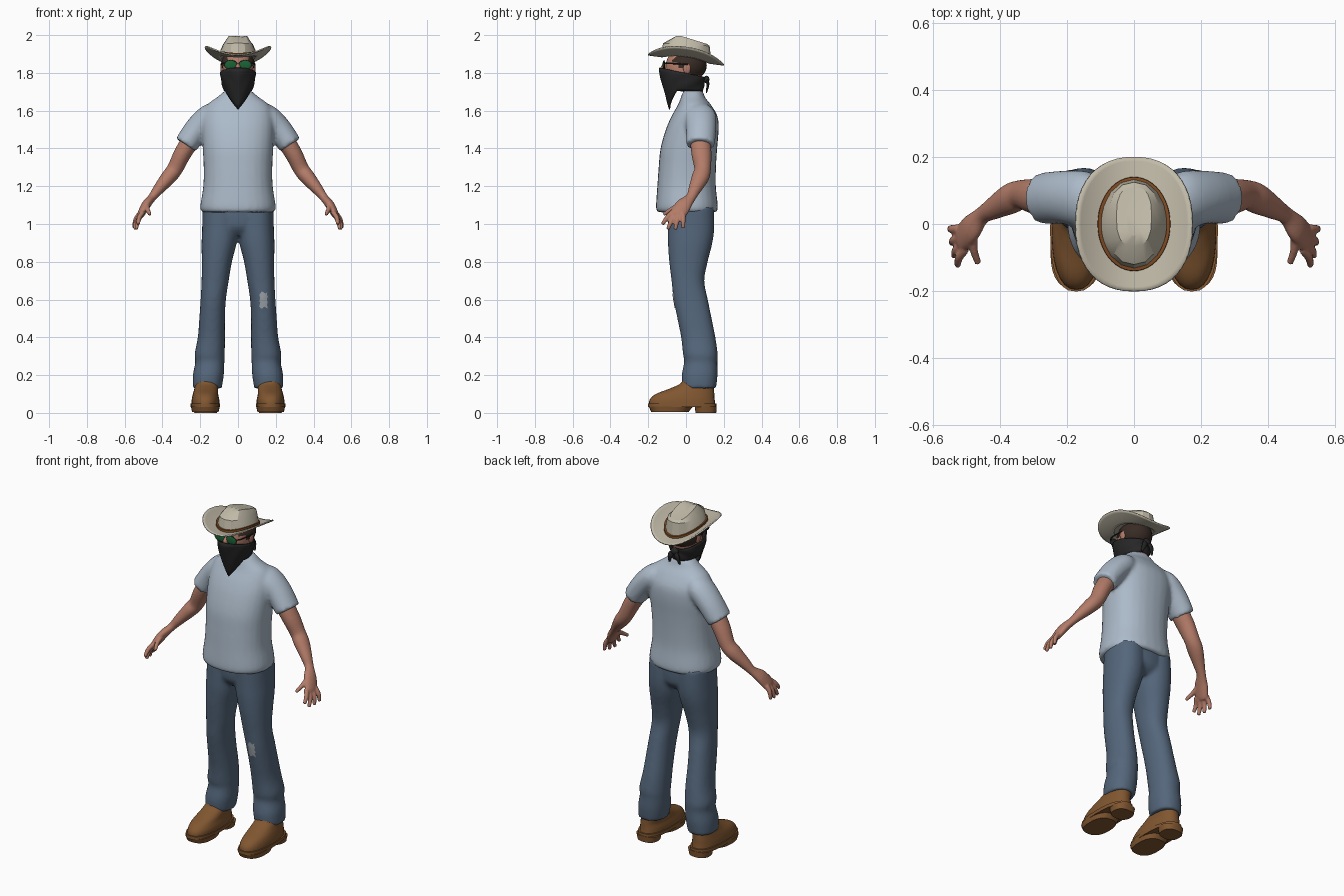
import bpy, bmesh, math
from math import sin, cos, pi
from mathutils import Vector

cube = bpy.data.objects.get("Cube")
if cube:
    bpy.data.objects.remove(cube)


def material(name, rgb):
    m = bpy.data.materials.new(name)
    m.use_nodes = True
    m.diffuse_color = (*rgb, 1)
    bsdf = m.node_tree.nodes["Principled BSDF"]
    bsdf.inputs["Base Color"].default_value = (*rgb, 1)
    bsdf.inputs["Roughness"].default_value = 0.8
    return m


SHIRT = material("pale blue cotton", (0.41, 0.49, 0.58))
DENIM = material("blue denim", (0.09, 0.135, 0.2))
SKIN = material("skin", (0.45, 0.2, 0.14))
LEATHER = material("boot leather", (0.22, 0.095, 0.03))
FELT = material("hat felt", (0.53, 0.49, 0.39))
BLACK = material("charcoal cloth", (0.02, 0.02, 0.021))
LENS = material("green lens", (0.01, 0.12, 0.035))
HAIR = material("dark hair", (0.04, 0.024, 0.018))
BAND = material("band leather", (0.2, 0.065, 0.015))
PATCH = material("worn patch", (0.36, 0.39, 0.42))


# ---- helpers ----
def build(name, pieces, mat, voxel=0, mirror=False, thick=0, caps=True, angle=40):
    """Each piece is a list of closed rings, skinned together."""
    bm = bmesh.new()
    for rings in pieces:
        vs = [[bm.verts.new(p) for p in r] for r in rings]
        n = len(vs[0])
        for a, b in zip(vs, vs[1:]):
            for i in range(n):
                j = (i + 1) % n
                bm.faces.new((a[i], a[j], b[j], b[i]))
        if caps:
            bm.faces.new(vs[0])
            bm.faces.new(vs[-1])
    bmesh.ops.recalc_face_normals(bm, faces=bm.faces)
    return finish(name, bm, mat, voxel, mirror, thick, angle)


def finish(name, bm, mat, voxel=0, mirror=False, thick=0, angle=40):
    me = bpy.data.meshes.new(name)
    bm.to_mesh(me)
    bm.free()
    me.materials.append(mat)
    ob = bpy.data.objects.new(name, me)
    bpy.context.collection.objects.link(ob)
    bpy.ops.object.select_all(action="DESELECT")
    ob.select_set(True)
    bpy.context.view_layer.objects.active = ob
    bpy.ops.object.shade_smooth_by_angle(angle=math.radians(angle))
    if voxel:
        r = ob.modifiers.new("blend", "REMESH")
        r.mode, r.voxel_size, r.use_smooth_shade = "VOXEL", voxel, True
        s = ob.modifiers.new("soften", "SMOOTH")
        s.factor, s.iterations = 0.5, 5
    if thick:
        ob.modifiers.new("thickness", "SOLIDIFY").thickness = thick
    if mirror:
        ob.modifiers.new("mirror", "MIRROR")
    return ob


def spline(keys, steps):
    """Catmull-Rom resampling of key tuples."""
    out = []
    for i in range(len(keys) - 1):
        p = [keys[max(0, min(len(keys) - 1, i + k))] for k in (-1, 0, 1, 2)]
        for s in range(steps):
            t = s / steps
            out.append([b + 0.5 * t * (c - a + t * (2*a - 5*b + 4*c - d + t * (3*(b - c) + d - a)))
                        for a, b, c, d in zip(*p)])
    return out + [list(keys[-1])]


def ring(c, u, v, a, b, sides=28, power=2.0):
    pts = []
    for i in range(sides):
        t = 2 * pi * i / sides
        x, y = [math.copysign(abs(w) ** (2 / power), w) for w in (cos(t), sin(t))]
        pts.append(Vector(c) + u * a * x + v * b * y)
    return pts


def stack(keys, steps=4, power=2.0, sign=1):
    """Level rings from (x, y, z, half width, half depth)."""
    X, Y = Vector((1, 0, 0)), Vector((0, 1, 0))
    return [ring((k[0] * sign, k[1], k[2]), X, Y, k[3], k[4], power=power)
            for k in spline(keys, steps)]


def limb(keys, steps=4, sign=1, sides=20):
    """Rings square to a path, from (x, y, z, depth radius, width radius)."""
    ks = spline(keys, steps)
    ps = [Vector((k[0] * sign, k[1], k[2])) for k in ks]
    out = []
    for i, k in enumerate(ks):
        d = (ps[min(i + 1, len(ps) - 1)] - ps[max(i - 1, 0)]).normalized()
        u = Vector((0, 1, 0))
        u = (u - d * u.dot(d)).normalized()
        out.append(ring(ps[i], u, d.cross(u), k[3], k[4], sides))
    return out


def ball(name, c, r, mat, mirror=False, keep=None):
    bm = bmesh.new()
    bmesh.ops.create_uvsphere(bm, u_segments=28, v_segments=18, radius=1)
    for v in bm.verts:
        v.co = Vector(c) + Vector([a * b for a, b in zip(v.co, r)])
    if keep:
        bad = [f for f in bm.faces if not keep(f.calc_center_median())]
        bmesh.ops.delete(bm, geom=bad, context="FACES")
    return finish(name, bm, mat, mirror=mirror)


# ---- shirt: body and two sleeves ----
body = [(0, .005, 1.062, .188, .156), (0, .005, 1.09, .2, .164), (0, .003, 1.2, .184, .155),
        (0, .007, 1.3, .182, .152), (0, .015, 1.4, .187, .15), (0, .033, 1.5, .192, .14),
        (0, .045, 1.57, .188, .122), (0, .045, 1.63, .165, .088), (0, .037, 1.67, .112, .064),
        (0, .037, 1.705, .072, .052)]
sleeve = [(.1, .07, 1.6, .06, .05), (.15, .075, 1.57, .084, .066),
          (.215, .08, 1.505, .08, .067), (.277, .076, 1.418, .077, .063)]
build("shirt", [stack(body, power=2.3)] + [limb(sleeve, sign=s) for s in (1, -1)], SHIRT, voxel=.011)

# ---- trousers: seat and two legs ----
seat = [(0, .025, .94, .12, .08), (0, .027, .99, .183, .118), (0, .027, 1.1, .183, .12)]
leg = [(.163, .07, .13, .077, .09), (.157, .072, .2, .082, .095), (.149, .078, .27, .077, .088),
       (.15, .076, .31, .08, .092), (.141, .065, .4, .072, .091), (.137, .045, .5, .068, .091),
       (.131, .025, .6, .067, .091), (.121, .01, .7, .072, .087), (.112, .013, .8, .08, .102),
       (.1, .022, .9, .093, .118), (.095, .027, .98, .095, .123), (.093, .027, 1.09, .094, .122)]
trousers = build("trousers", [stack(seat)] + [stack(leg, power=2.2, sign=s) for s in (1, -1)],
                 DENIM, voxel=.011)

# worn patch laid over the left knee
bm = bmesh.new()
bmesh.ops.create_grid(bm, x_segments=6, y_segments=10, size=1)
for v in bm.verts:
    ragged = 1 + .15 * sin(9 * v.co.y + 4 * v.co.x)
    v.co = Vector((.135 + .02 * v.co.x * ragged, -.2, .597 + .04 * v.co.y * ragged))
patch = finish("knee_patch", bm, PATCH)
wrap = patch.modifiers.new("wrap", "SHRINKWRAP")
wrap.target, wrap.wrap_method, wrap.offset = trousers, "PROJECT", .003
wrap.use_project_y, wrap.use_negative_direction = True, True
wrap.wrap_mode = "OUTSIDE_SURFACE"

# ---- arms with hands ----
arm = [(.24, .075, 1.46, .055, .05), (.295, .082, 1.37, .053, .046), (.335, .088, 1.29, .044, .042),
       (.37, .075, 1.245, .046, .04), (.42, .047, 1.185, .034, .03), (.455, .025, 1.14, .027, .022),
       (.487, -.012, 1.1, .042, .024), (.512, -.04, 1.055, .043, .02), (.52, -.047, 1.035, .034, .014)]
hand = [limb(arm)]
for base, tip in (((.505, -.075, 1.06), (.528, -.126, .998)), ((.513, -.06, 1.045), (.538, -.097, .972)),
                  ((.52, -.04, 1.045), (.545, -.057, .97)), ((.524, -.015, 1.05), (.55, -.015, .978)),
                  ((.48, -.03, 1.1), (.466, -.118, 1.05))):
    a, b = Vector(base), Vector(tip)
    bend = a.lerp(b, .5) + Vector((.007, 0, .004))
    hand.append(limb([(*a, .015, .014), (*bend, .013, .013), (*b, .01, .01)], sides=10))
build("arms", hand, SKIN, voxel=.005, mirror=True)

# ---- boots ----
upper = [(.173, -.02, .035, .073, .177), (.172, -.02, .07, .073, .172), (.172, -.005, .1, .067, .155),
         (.168, .03, .128, .063, .118), (.166, .06, .16, .06, .085), (.165, .065, .21, .055, .078)]
build("boots", [stack(upper, power=2.3)], LEATHER, mirror=True)
welt = [(.173, -.02, .03, .078, .182), (.173, -.02, .05, .078, .182)]
tread = [(.173, -.085, .006, .07, .1), (.173, -.08, .035, .077, .117)]
heel = [(.171, .105, 0, .06, .055), (.171, .105, .035, .068, .058)]
build("boot_soles", [stack(k, steps=1, power=2.5) for k in (welt, tread, heel)], LEATHER, mirror=True)
laces = []
for y, z in ((-.105, .107), (-.075, .122), (-.045, .14)):
    laces.append(limb([(.125, y + .02, z - .02, .004, .004), (.17, y, z + .002, .004, .004),
                       (.215, y + .02, z - .02, .004, .004)], sides=8))
build("boot_laces", laces, HAIR, mirror=True)

# ---- head, neck, hair ----
ball("head", (0, -.01, 1.82), (.08, .1, .12), SKIN)
build("neck", [stack([(0, .04, 1.64, .062, .055), (0, .035, 1.72, .055, .052), (0, .02, 1.8, .055, .055)])], SKIN)
ball("nose", (0, -.11, 1.82), (.016, .025, .03), SKIN)
ball("ears", (.083, .005, 1.825), (.01, .02, .03), SKIN, mirror=True)
ball("hair", (0, .005, 1.84), (.09, .105, .085), HAIR,
     keep=lambda p: p.z > 1.76 and (p.y > .015 or p.z > 1.85 or (p.y > -.045 and p.z > 1.83)))

# ---- glasses ----
for name, size, y, mat in (("glasses_frame", 1.15, -.116, BLACK), ("glasses_lenses", 1, -.119, LENS)):
    ball(name, (.038, y, 1.842), (.031 * size, .005, .023 * size), mat, mirror=True)
arms = [limb([(.07, -.112, 1.85, .004, .004), (.086, -.08, 1.85, .004, .004),
              (.09, .01, 1.845, .004, .004)], sides=8)]
build("glasses_temples", arms, BLACK, mirror=True)

# ---- bandana: wide ring whose front falls to a point ----
rows = []
for r in range(9):
    f = r / 8
    row = []
    for i in range(48):
        t = 2 * pi * i / 48
        away = min(t, 2 * pi - t)
        top = 1.827 - .025 * (1 - cos(t))
        low = 1.605 + .1 * min(1, away / 1.15)
        fold = 1 + .02 * sin(5 * away + 8 * f)
        rx = .094 - .02 * f ** 2
        front = .125 - .055 * f ** 1.3 if cos(t) > 0 else .12 - .01 * f
        row.append((rx * sin(t) * fold, -.018 - front * cos(t) * fold, top + (low - top) * f))
    rows.append(row)
build("bandana", [rows], BLACK, caps=False, thick=.006, angle=60)
ball("bandana_knot", (0, .108, 1.765), (.024, .016, .02), BLACK)
tail = [(.005, .108, 1.765, .007, .01), (.022, .116, 1.74, .008, .016), (.035, .108, 1.695, .003, .006)]
build("bandana_tails", [limb(tail, sides=10)], BLACK, mirror=True)


# ---- hat ----
def brim_z(x, y):
    return 1.872 - .135 * y + .065 * (x / .17) ** 2


def hat_ring(rx, ry, cy=0, height=brim_z, lift=0, sides=48, power=2.0):
    pts = ring((0, cy, 0), Vector((1, 0, 0)), Vector((0, 1, 0)), rx, ry, sides, power)
    return [(p.x, p.y, height(p.x, p.y) + lift) for p in pts]


brim = [hat_ring(.092 + .08 * k / 6, .125 + .076 * k / 6, power=2 + .3 * k / 6) for k in range(7)]
build("hat_brim", [brim], FELT, caps=False, thick=.007, angle=60)


def ridge(x, y):
    return 2.0 - .31 * max(0, y + .04) - .5 * max(0, -.04 - y)


crown = [hat_ring(.103, .135, sides=16),
         hat_ring(.08, .123, .002, lambda x, y: 1.95 - .06 * y, sides=16, power=2.3),
         hat_ring(.053, .09, .022, ridge, sides=16, power=2.6),
         hat_ring(.025, .05, .015, ridge, lift=-.003, sides=16)]
build("hat_crown", [crown], FELT, angle=25)
band = [hat_ring(a, b, lift=h) for a, b, h in
        ((.1, .132, 0), (.109, .141, .002), (.108, .14, .014), (.098, .13, .016))]
build("hat_band", [band], BAND, caps=False)
